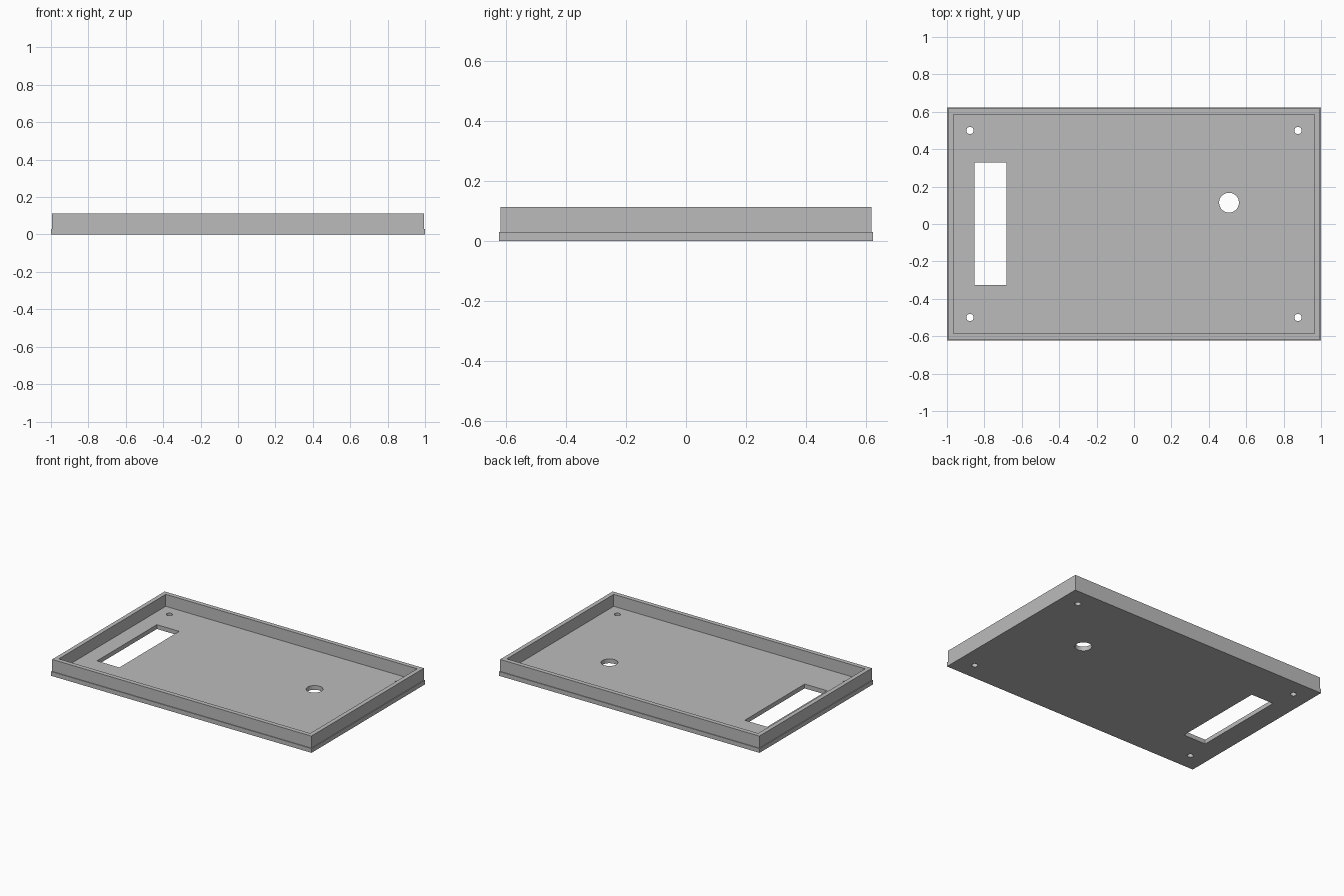
import bpy
import bmesh

cube = bpy.data.objects.get("Cube")
if cube:
    bpy.data.objects.remove(cube, do_unlink=True)

grey = bpy.data.materials.new("plain_grey")
grey.use_nodes = True
colour = (0.5, 0.5, 0.5, 1)
grey.diffuse_color = colour
grey.node_tree.nodes["Principled BSDF"].inputs["Base Color"].default_value = colour

BASE_Z, TOP_Z = 0.03, 0.113


def link(name, bm):
    mesh = bpy.data.meshes.new(name)
    bm.to_mesh(mesh)
    bm.free()
    mesh.materials.append(grey)
    obj = bpy.data.objects.new(name, mesh)
    bpy.context.collection.objects.link(obj)
    return obj


def box(name, x0, x1, y0, y1, z0, z1):
    bm = bmesh.new()
    bmesh.ops.create_cube(bm, size=1)
    for v in bm.verts:
        v.co = (x1 if v.co.x > 0 else x0,
                y1 if v.co.y > 0 else y0,
                z1 if v.co.z > 0 else z0)
    return link(name, bm)


def drill(name, x, y, radius):
    bm = bmesh.new()
    bmesh.ops.create_cone(bm, cap_ends=True, segments=32,
                          radius1=radius, radius2=radius, depth=0.4)
    bmesh.ops.translate(bm, verts=bm.verts, vec=(x, y, 0))
    return link(name, bm)


def boolean(target, other, operation):
    mod = target.modifiers.new(other.name, 'BOOLEAN')
    mod.operation = operation
    mod.solver = 'EXACT'
    mod.object = other
    other.hide_render = True
    bpy.context.view_layer.objects.active = target
    bpy.ops.object.modifier_apply(modifier=mod.name)
    bpy.data.objects.remove(other, do_unlink=True)


# Base plate with its slot, round opening and corner screw holes
plate = box("base_plate", -1, 1, -0.622, 0.622, 0, BASE_Z)
boolean(plate, box("slot_cutter", -0.854, -0.682, -0.327, 0.33, -0.2, 0.2), 'DIFFERENCE')
boolean(plate, drill("round_cutter", 0.508, 0.114, 0.053), 'DIFFERENCE')
for sx in (-1, 1):
    for sy in (-1, 1):
        boolean(plate, drill("screw_cutter", sx * 0.877, sy * 0.5, 0.0195), 'DIFFERENCE')

# Raised rim, set slightly in from the plate edge
rim = box("raised_rim", -0.995, 0.995, -0.617, 0.617, BASE_Z, TOP_Z)
boolean(rim, box("rim_cutter", -0.965, 0.965, -0.586, 0.586, -0.2, 0.4), 'DIFFERENCE')
